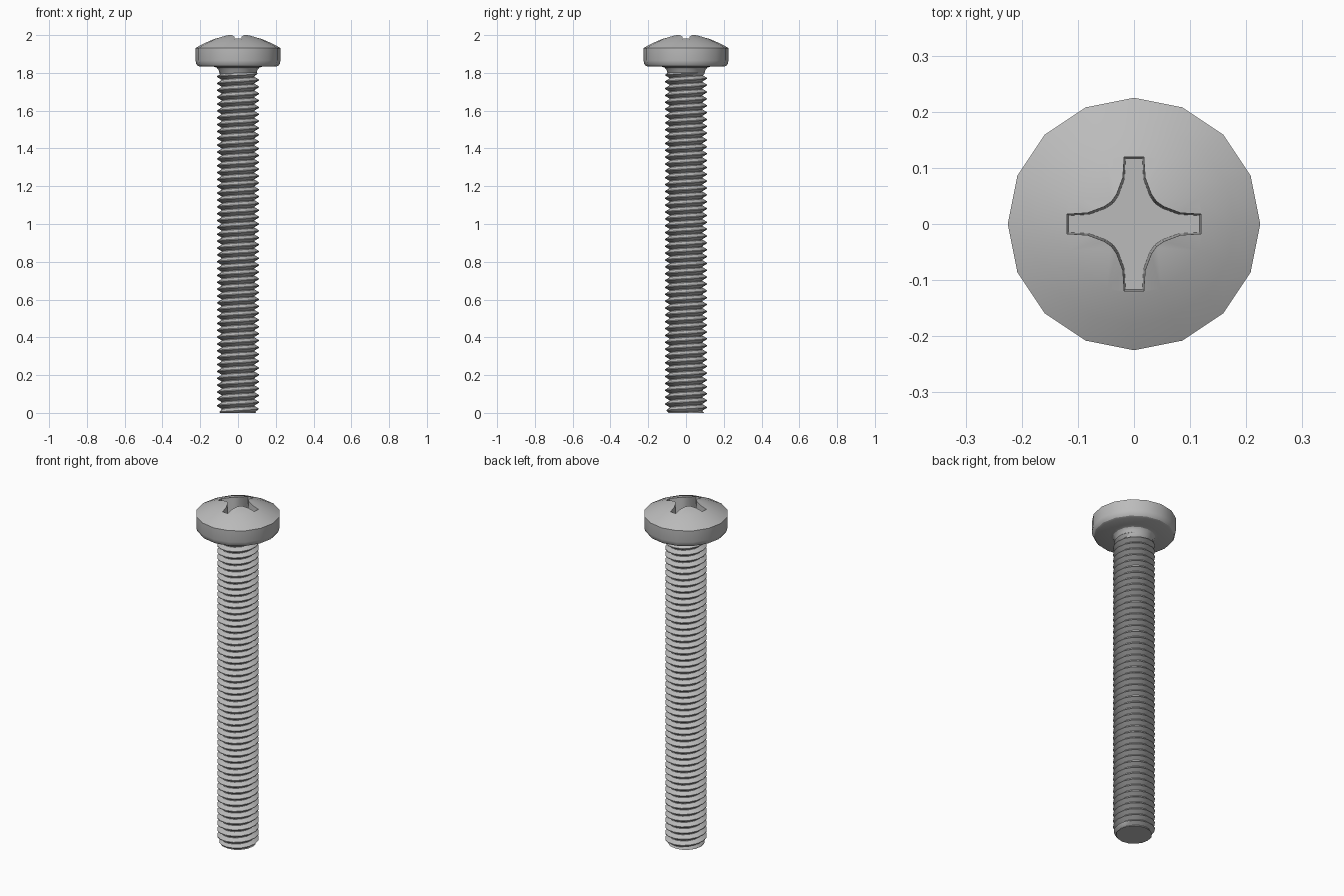
import bpy, bmesh
from math import sin, cos, pi, radians

SIDES = 16
PITCH = 0.0363
ROOT, CREST = 0.088, 0.112
THREAD_TOP = 1.815

if "Cube" in bpy.data.objects:
    bpy.data.objects.remove(bpy.data.objects["Cube"])

steel = bpy.data.materials.new("grey_steel")
steel.use_nodes = True
COLOUR = (0.5, 0.5, 0.5, 1)
steel.diffuse_color = COLOUR
steel.node_tree.nodes["Principled BSDF"].inputs["Base Color"].default_value = COLOUR


def finish(name, bm):
    bmesh.ops.remove_doubles(bm, verts=bm.verts, dist=0.00005)
    bmesh.ops.recalc_face_normals(bm, faces=bm.faces)
    mesh = bpy.data.meshes.new(name)
    bm.to_mesh(mesh)
    bm.free()
    obj = bpy.data.objects.new(name, mesh)
    bpy.context.collection.objects.link(obj)
    mesh.materials.append(steel)
    return obj


def select(obj):
    bpy.ops.object.select_all(action='DESELECT')
    obj.select_set(True)
    bpy.context.view_layer.objects.active = obj


def ring(bm, r, z):
    return [bm.verts.new((r * cos(2 * pi * i / SIDES), r * sin(2 * pi * i / SIDES), z))
            for i in range(SIDES)]


def bridge(bm, a, b):
    for i in range(len(a)):
        j = (i + 1) % len(a)
        bm.faces.new((a[i], a[j], b[j], b[i]))


def loft(name, rings_of):
    """Closed solid from a stack of vertex loops."""
    bm = bmesh.new()
    loops = rings_of(bm)
    for a, b in zip(loops, loops[1:]):
        bridge(bm, a, b)
    bm.faces.new(loops[0][::-1])
    bm.faces.new(loops[-1])
    return finish(name, bm)


# Pan head with rounded lower rim and a filleted neck
PROFILE = [(0.08, 1.775), (0.098, 1.797), (0.103, 1.817), (0.113, 1.828), (0.13, 1.833),
           (0.203, 1.833), (0.214, 1.838), (0.221, 1.848), (0.225, 1.865), (0.225, 1.932),
           (0.18, 1.956), (0.125, 1.98), (0.06, 2.0)]
head = loft("pan_head", lambda bm: [ring(bm, r, z) for r, z in PROFILE])

# Cross recess: one quadrant of the outline, turned four times
QUADRANT = [(0.12, 0.018), (0.083, 0.02), (0.053, 0.031), (0.04, 0.04),
            (0.031, 0.053), (0.02, 0.083), (0.018, 0.12)]


def cross_loops(bm):
    loops = []
    for z, inset in ((1.9, 0.003), (2.03, -0.001)):
        loop = []
        for turn in range(4):
            c, s = cos(turn * pi / 2), sin(turn * pi / 2)
            for px, py in QUADRANT:
                x, y = px - inset, py - inset
                loop.append(bm.verts.new((x * c - y * s, x * s + y * c, z)))
        loops.append(loop)
    return loops


cutter = loft("recess_cutter", cross_loops)
cutter.hide_render = True
cut = head.modifiers.new("recess", 'BOOLEAN')
cut.operation = 'DIFFERENCE'
cut.solver = 'EXACT'
cut.object = cutter
select(head)
bpy.ops.object.modifier_apply(modifier="recess")
bpy.data.objects.remove(cutter)
bpy.ops.object.shade_smooth_by_angle(angle=radians(30))

# Right-handed helical thread, trimmed flat at the tip and run out at the neck
bm = bmesh.new()
SECTION = [(ROOT, 0), (ROOT, 0.1), (CREST, 0.5), (CREST, 0.6), (ROOT, 1)]
steps = int((THREAD_TOP / PITCH + 2) * SIDES)
previous = None
for i in range(steps):
    angle = 2 * pi * i / SIDES
    row = []
    for r, t in SECTION:
        z = (i / SIDES - 1 + t) * PITCH
        z = max(0, min(THREAD_TOP, z))
        r = min(r, 0.096 + 0.7 * z, ROOT + max(0, THREAD_TOP - z) * 0.9)
        row.append(bm.verts.new((r * cos(angle), r * sin(angle), z)))
    if previous:
        for k in range(len(row) - 1):
            bm.faces.new((previous[k], row[k], row[k + 1], previous[k + 1]))
    previous = row
bmesh.ops.dissolve_degenerate(bm, edges=bm.edges, dist=0.00005)
thread = finish("threaded_shank", bm)
select(thread)
bpy.ops.object.shade_smooth_by_angle(angle=radians(30))

# Flat tip closing the shank
tip = loft("shank_tip", lambda bm: [ring(bm, 0.096, 0), ring(bm, 0.085, 0.012)])
